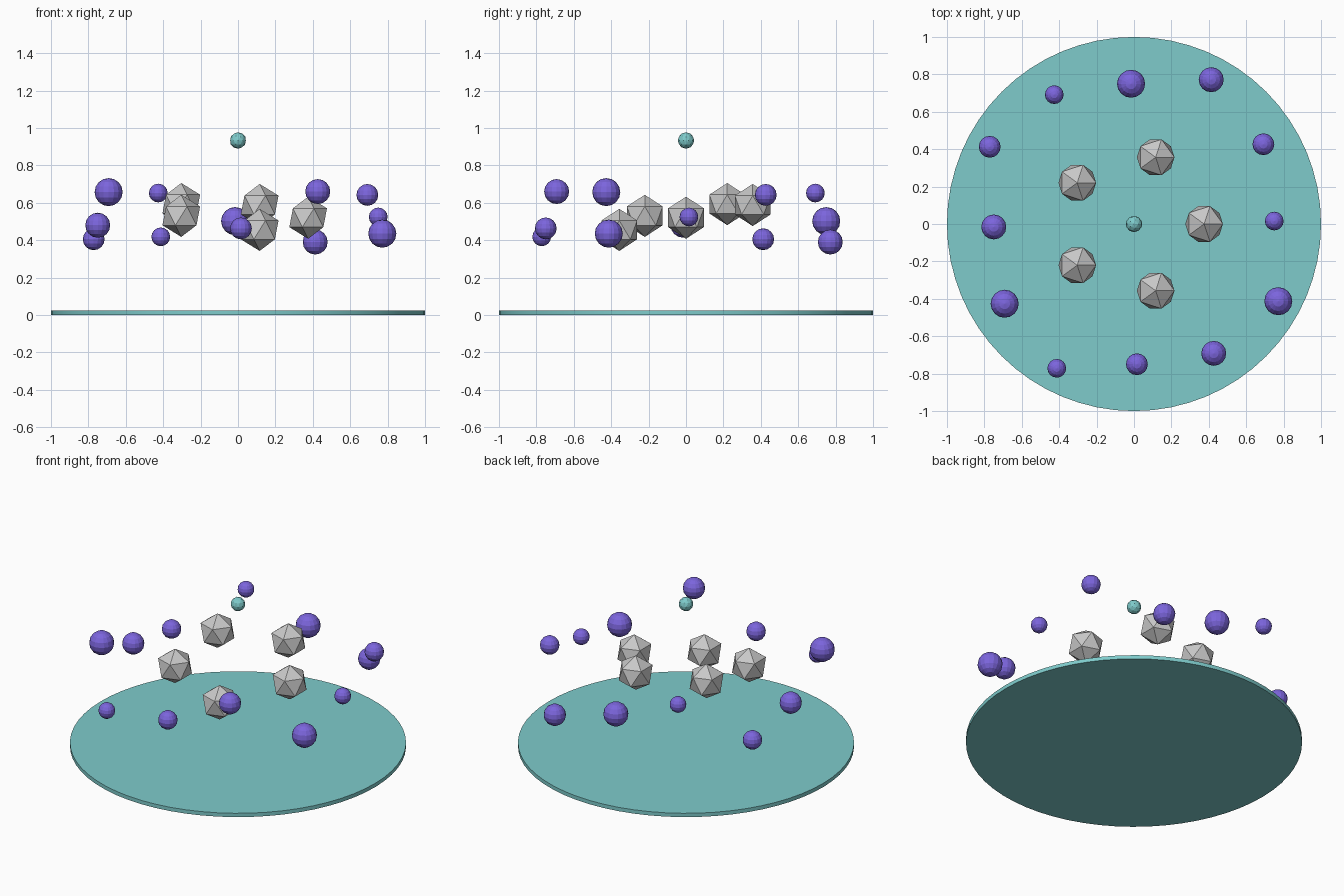
import bpy
import math

if "Cube" in bpy.data.objects:
    bpy.data.objects.remove(bpy.data.objects["Cube"])


def material(name, rgb):
    m = bpy.data.materials.new(name)
    m.diffuse_color = (*rgb, 1.0)
    m.use_nodes = True
    m.node_tree.nodes["Principled BSDF"].inputs["Base Color"].default_value = m.diffuse_color
    return m


teal = material("teal", (0.21, 0.60, 0.60))
purple = material("purple", (0.20, 0.13, 0.72))
grey = material("light grey", (0.58, 0.58, 0.58))


def finish(name, mat):
    ob = bpy.context.object
    ob.name = name
    ob.data.materials.append(mat)
    return ob


def on_circle(radius, degrees, z):
    a = math.radians(degrees)
    return (radius * math.cos(a), radius * math.sin(a), z)


# Thin round base
bpy.ops.mesh.primitive_cylinder_add(vertices=64, radius=1.0, depth=0.025,
                                    location=(0, 0, 0.0125))
finish("base_disc", teal)
bpy.ops.object.shade_smooth_by_angle(angle=math.radians(30))

# Small faceted ball floating above the centre
bpy.ops.mesh.primitive_ico_sphere_add(subdivisions=2, radius=0.044,
                                      location=(0, 0, 0.933))
finish("centre_ball", teal)

# Inner ring of five floating icosahedra
for i, z in enumerate((0.52, 0.588, 0.593, 0.53, 0.455)):
    bpy.ops.mesh.primitive_ico_sphere_add(subdivisions=1, radius=0.1125,
                                          location=on_circle(0.375, 72 * i, z))
    finish(f"inner_crystal_{i + 1}", grey)

# Outer swarm: three orbit radii and four ball sizes repeat around the ring
orbits = ((0.75, 1.2), (0.8125, 1.65), (0.875, 1.85))
sizes = (0.05, 0.0583, 0.0667, 0.075)
heights = (0.524, 0.642, 0.39, 0.502, 0.652, 0.405,
           0.48, 0.657, 0.418, 0.463, 0.66, 0.435)
for i, z in enumerate(heights):
    radius, offset = orbits[i % 3]
    bpy.ops.mesh.primitive_uv_sphere_add(segments=16, ring_count=8, radius=sizes[i % 4],
                                         location=on_circle(radius, 30 * i + offset, z))
    finish(f"outer_ball_{i + 1}", purple)
